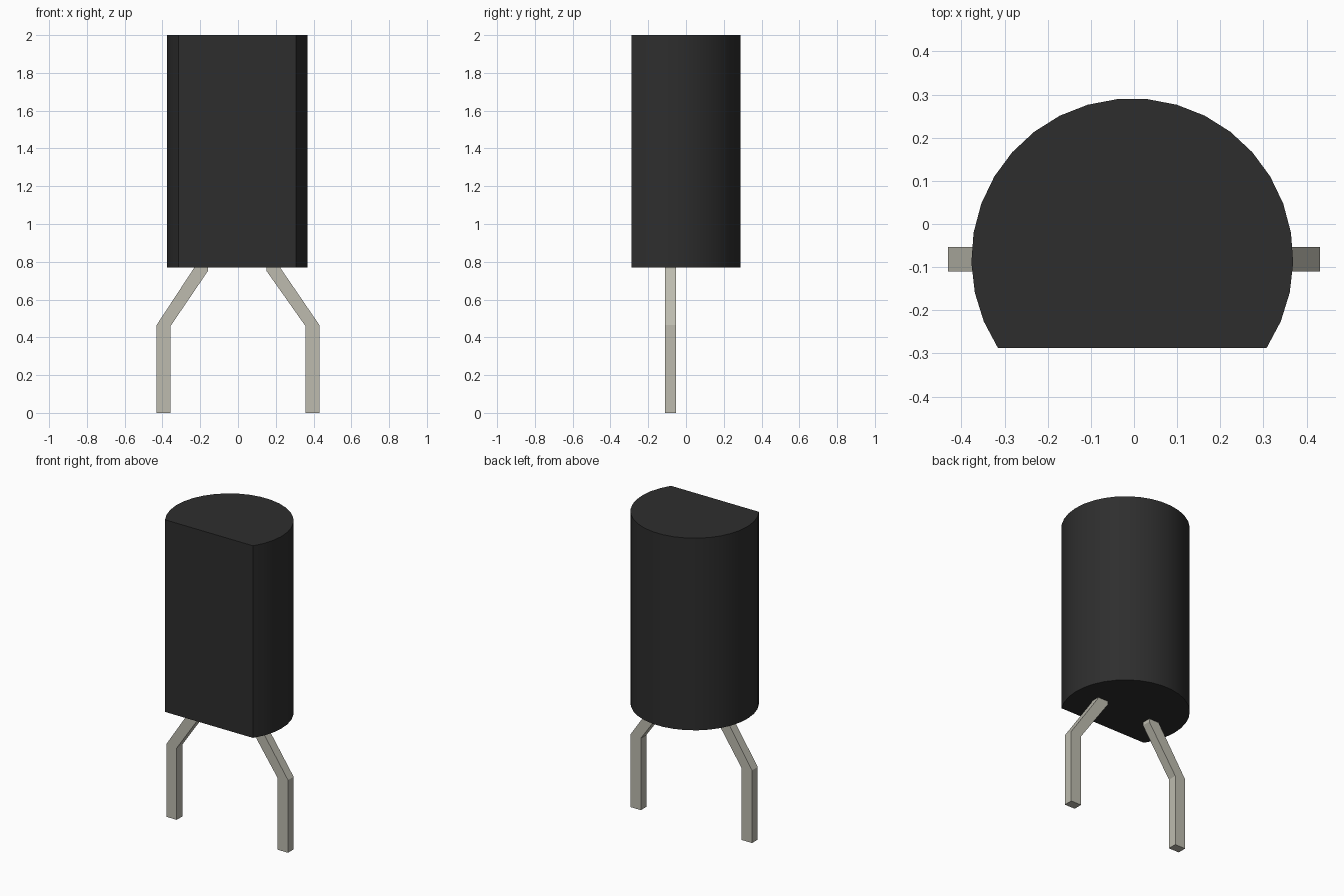
import bpy, bmesh
from math import radians, cos, sin
from mathutils import Vector

cube = bpy.data.objects.get("Cube")
if cube:
    bpy.data.objects.remove(cube, do_unlink=True)


def make_material(name, rgb, roughness):
    mat = bpy.data.materials.new(name)
    mat.use_nodes = True
    mat.diffuse_color = (*rgb, 1)
    bsdf = mat.node_tree.nodes["Principled BSDF"]
    bsdf.inputs["Base Color"].default_value = (*rgb, 1)
    bsdf.inputs["Roughness"].default_value = roughness
    return mat


def extrude_profile(name, points, direction, mat):
    """Solid made by sweeping a closed outline along a straight direction."""
    bm = bmesh.new()
    face = bm.faces.new([bm.verts.new(p) for p in points])
    swept = bmesh.ops.extrude_face_region(bm, geom=[face], use_keep_orig=True)
    verts = [g for g in swept["geom"] if isinstance(g, bmesh.types.BMVert)]
    bmesh.ops.translate(bm, verts=verts, vec=Vector(direction))
    bmesh.ops.recalc_face_normals(bm, faces=bm.faces)
    mesh = bpy.data.meshes.new(name)
    bm.to_mesh(mesh)
    bm.free()
    mesh.materials.append(mat)
    obj = bpy.data.objects.new(name, mesh)
    bpy.context.collection.objects.link(obj)
    return obj


black_plastic = make_material("black plastic", (0.027, 0.027, 0.027), 0.6)
tinned_metal = make_material("tinned metal", (0.51, 0.50, 0.43), 0.5)

# Body: round case with a flat front
CENTRE_X, CENTRE_Y, RADIUS = -0.004, -0.082, 0.373
BASE, TOP, SEGMENTS = 0.77, 2.0, 23
start, sweep = radians(-33.4), radians(246.8)
outline = []
for i in range(SEGMENTS + 1):
    a = start + sweep * i / SEGMENTS
    outline.append((CENTRE_X + RADIUS * cos(a), CENTRE_Y + RADIUS * sin(a), BASE))
body = extrude_profile("body", outline, (0, 0, TOP - BASE), black_plastic)
bpy.ops.object.select_all(action="DESELECT")
body.select_set(True)
bpy.context.view_layer.objects.active = body
bpy.ops.object.shade_smooth_by_angle(angle=radians(30))

# Legs: square wire, splayed outwards then straight down
INNER, OUTER, THICK = 0.193, 0.394, 0.037
for name, side, shift in (("left_leg", 1, -0.004), ("right_leg", -1, -0.004)):
    foot_shift = 0
    profile = [
        (OUTER + THICK, 0), (OUTER + THICK, 0.465),
        (INNER + THICK, 0.765), (INNER + THICK, 0.775),
        (INNER - THICK, 0.775), (INNER - THICK, 0.75),
        (OUTER - THICK, 0.46), (OUTER - THICK, 0),
    ]
    points = [(side * x + (shift if z > 0.5 else foot_shift), -0.11, z)
              for x, z in profile]
    extrude_profile(name, points, (0, 0.057, 0), tinned_metal)
